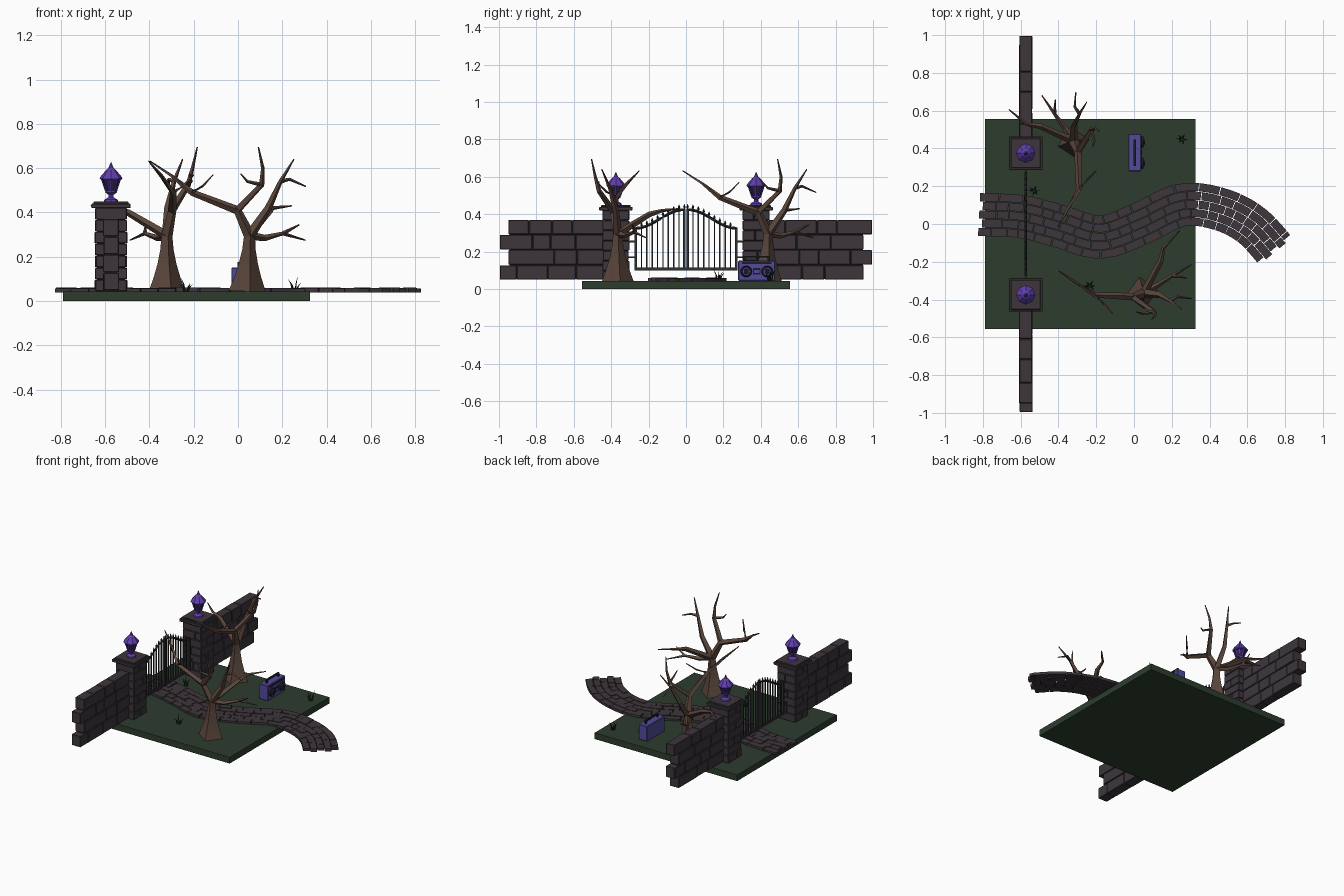
import bpy, bmesh, math, random
from mathutils import Vector, Matrix

if "Cube" in bpy.data.objects:
    bpy.data.objects.remove(bpy.data.objects["Cube"])
random.seed(4)
U = random.uniform


def material(name, rgb):
    m = bpy.data.materials.new(name)
    m.diffuse_color = (*rgb, 1)
    m.use_nodes = True
    m.node_tree.nodes["Principled BSDF"].inputs["Base Color"].default_value = m.diffuse_color
    return m


GROUND = material("moss_green", (0.026, 0.046, 0.027))
STONE = material("grey_stone", (0.047, 0.037, 0.046))
MORTAR = material("dark_mortar", (0.016, 0.012, 0.016))
BARK = material("brown_bark", (0.105, 0.062, 0.046))
IRON = material("dark_iron", (0.028, 0.030, 0.034))
PURPLE = material("lantern_purple", (0.115, 0.05, 0.42))
GLASS = material("dark_purple_glass", (0.03, 0.015, 0.09))
VIOLET = material("stereo_violet", (0.085, 0.07, 0.33))
BLACK = material("speaker_black", (0.012, 0.011, 0.016))
GRASS = material("dark_grass", (0.012, 0.028, 0.016))


def finish(bm, name, mat, bevel=0):
    bmesh.ops.recalc_face_normals(bm, faces=bm.faces)
    me = bpy.data.meshes.new(name)
    bm.to_mesh(me)
    bm.free()
    me.materials.append(mat)
    ob = bpy.data.objects.new(name, me)
    bpy.context.collection.objects.link(ob)
    if bevel:
        mod = ob.modifiers.new("worn_edges", "BEVEL")
        mod.width, mod.segments = bevel, 1


def box(bm, x0, x1, y0, y1, z0, z1):
    m = Matrix.Translation(((x0 + x1) / 2, (y0 + y1) / 2, (z0 + z1) / 2))
    bmesh.ops.create_cube(bm, size=1, matrix=m @ Matrix.Diagonal((x1 - x0, abs(y1 - y0), z1 - z0, 1)))


def skin(bm, rings):
    """Join rings of vertices into a closed body."""
    n = len(rings[0])
    for a, b in zip(rings, rings[1:]):
        for i in range(n):
            bm.faces.new((a[i], a[(i + 1) % n], b[(i + 1) % n], b[i]))
    bm.faces.new(rings[0][::-1])
    bm.faces.new(rings[-1])


def tube(bm, pts, r0, r1, sides=4, power=1):
    """Tapered tube along points."""
    pts = [Vector(p) for p in pts]
    last, rings = len(pts) - 1, []
    for i, p in enumerate(pts):
        d = (pts[min(i + 1, last)] - pts[max(i - 1, 0)]).normalized()
        ref = Vector((1, 0.15, 0)) if abs(d.z) > 0.5 else Vector((0, 0, 1))
        v = d.cross(ref).normalized()
        u = v.cross(d)
        r = r1 + (r0 - r1) * (1 - i / last) ** power
        turns = [2 * math.pi * k / sides for k in range(sides)]
        rings.append([bm.verts.new(p + r * (u * math.cos(a) + v * math.sin(a))) for a in turns])
    skin(bm, rings)


def lathe(bm, cx, cy, profile, sides=8):
    turns = [2 * math.pi * k / sides for k in range(sides)]
    skin(bm, [[bm.verts.new((cx + r * math.cos(a), cy + r * math.sin(a), z)) for a in turns]
              for r, z in profile])


# Ground slab
bm = bmesh.new()
box(bm, -0.79, 0.325, -0.557, 0.557, 0, 0.044)
finish(bm, "ground", GROUND)

# Winding path: five lanes of separate stones along a smooth centre line
KNOTS = [(-0.95, 0.06), (-0.82, 0.05), (-0.6, 0.04), (-0.4, -0.01), (-0.18, -0.07), (0.03, 0),
         (0.25, 0.1), (0.45, 0.08), (0.62, -0.005), (0.76, -0.155), (0.86, -0.28)]
line = []
for i in range(1, len(KNOTS) - 2):
    p0, p1, p2, p3 = (Vector(k) for k in KNOTS[i - 1:i + 3])
    for t in (s / 20 for s in range(20)):
        line.append(p1 + 0.5 * ((p2 - p0) * t + (2 * p0 - 5 * p1 + 4 * p2 - p3) * t * t
                                + (3 * p1 - p0 - 3 * p2 + p3) * t ** 3))


def path_point(s, off):
    f = max(0, min(s, 0.9999)) * (len(line) - 1)
    i = int(f)
    d = (line[i + 1] - line[i]).normalized()
    return line[i].lerp(line[i + 1], f - i) + Vector((-d.y, d.x)) * off


bm = bmesh.new()
for lane in range(5):
    lo = -0.115 + lane * 0.046
    shift = 0.012 * (lane % 2)
    s = shift
    while s < 0.985:
        e = min(s + U(0.035, 0.065), 0.988 + shift)
        rings, top = [], U(0.056, 0.061)
        for t in (s, (s + e) / 2, e - 0.0025):
            a, b = path_point(t, lo + 0.0015), path_point(t, lo + 0.0445)
            rings.append([bm.verts.new((*q, z)) for q, z in ((a, 0.04), (b, 0.04), (b, top), (a, top))])
        skin(bm, rings)
        s = e
finish(bm, "path_stones", STONE)

PX = -0.573
for side, word in ((-1, "near"), (1, "far")):
    # Wall: four courses of blocks with a toothed outer end
    bm = bmesh.new()
    for row in range(4):
        z, y = 0.05 + row * 0.081, 0.44
        end = 0.998 if (row % 2 == 0) == (side < 0) else 0.952
        while y < end - 0.01:
            e = y + U(0.09, 0.19)
            if e > end - 0.06:
                e = end
            box(bm, -0.61 + U(0, .005), -0.536 - U(0, .005), side * y, side * (e - 0.003), z, z + 0.077)
            y = e
    finish(bm, f"{word}_wall_blocks", STONE, 0.003)
    bm = bmesh.new()
    box(bm, -0.602, -0.544, side * 0.43, side * 0.945, 0.054, 0.366)
    finish(bm, f"{word}_wall_core", MORTAR)

    # Pillar: alternating split courses and a stepped cap
    py = side * 0.375

    def block(half, z0, z1):
        box(bm, PX - half, PX + half, py - half, py + half, z0, z1)

    bm = bmesh.new()
    for row in range(7):
        z, w, c = 0.044 + row * 0.0541, U(0.068, 0.074), U(-0.03, 0.03)
        for a, b in ((-w, c - 0.0015), (c + 0.0015, w)):
            if row % 2:
                box(bm, PX + a, PX + b, py - w, py + w, z, z + 0.052)
            else:
                box(bm, PX - w, PX + w, py + a, py + b, z, z + 0.052)
    block(0.089, 0.42, 0.44)
    block(0.079, 0.438, 0.45)
    finish(bm, f"{word}_pillar_blocks", STONE, 0.003)
    bm = bmesh.new()
    block(0.064, 0.046, 0.42)
    finish(bm, f"{word}_pillar_core", MORTAR)

    # Lantern: foot, glass body, ribs and pointed roof
    bm = bmesh.new()
    lathe(bm, PX, py, [(0.033, 0.448), (0.03, 0.458), (0.012, 0.468), (0.012, 0.48), (0.026, 0.49), (0.026, 0.498)])
    lathe(bm, PX, py, [(0.044, 0.546), (0.051, 0.552), (0.049, 0.56), (0.022, 0.592), (0.012, 0.6), (0.001, 0.627)])
    for k in range(8):
        c, s = math.cos(k * math.pi / 4), math.sin(k * math.pi / 4)
        tube(bm, [(PX + r * c, py + r * s, z) for r, z in ((0.023, 0.495), (0.041, 0.55))], 0.004, 0.004)
    finish(bm, f"{word}_lantern_frame", PURPLE)
    bm = bmesh.new()
    lathe(bm, PX, py, [(0.021, 0.495), (0.039, 0.55)])
    finish(bm, f"{word}_lantern_glass", GLASS)

    # Gate leaf: stiles, curved top rail, bottom rail, spiked bars, hinges
    bm = bmesh.new()

    def rail(y):
        return 0.375 - 0.05 * math.cos(math.pi * (0.27 - y) / 0.26)

    def bar(y, w, z1):
        box(bm, PX - w, PX + w, side * y - w, side * y + w, 0.1, z1)

    bar(0.268, 0.007, 0.33)
    bar(0.0085, 0.007, 0.432)
    for k in range(9):
        y = 0.238 - k * 0.0287
        z = rail(y)
        bar(y, 0.0035, z + 0.012)
        lathe(bm, PX, side * y, [(0.004, z + 0.008), (0.007, z + 0.014), (0.0005, z + 0.03)], 4)
    ys = [0.27 - 0.0265 * k for k in range(11)]
    tube(bm, [(PX, side * y, rail(y)) for y in ys], 0.0075, 0.0075)
    box(bm, PX - 0.006, PX + 0.006, 0, side * 0.272, 0.1, 0.115)
    for z in (0.165, 0.25):
        box(bm, PX - 0.005, PX + 0.005, side * 0.268, side * 0.312, z, z + 0.009)
    finish(bm, f"{word}_gate_leaf", IRON)

# Bare tree: limbs start at shared forks, (start radius, points) relative to the trunk foot
FORK = Vector((0.01, 0, 0.295))
LEFT = Vector((-0.045, -0.02, 0.41))
ELBOW = Vector((-0.25, -0.01, 0.49))
BACK = Vector((0.065, -0.1, 0.525))
RIGHT = Vector((0.15, -0.042, 0.54))
LOW = Vector((0.16, 0.09, 0.305))
LIMBS = [
    (0.026, [FORK, LEFT, ELBOW, (-0.34, 0.05, 0.565), (-0.44, 0.115, 0.632)]),
    (0.01, [ELBOW, (-0.2, -0.06, 0.52), (-0.155, -0.11, 0.57)]),
    (0.018, [LEFT, BACK, (0.07, -0.12, 0.6), (0.05, -0.14, 0.695)]),
    (0.01, [BACK, (0, -0.11, 0.54), (-0.03, -0.1, 0.575)]),
    (0.024, [FORK, (0.095, -0.01, 0.42), RIGHT, (0.21, -0.085, 0.64)]),
    (0.011, [RIGHT, (0.19, -0.02, 0.55), (0.265, -0.03, 0.517)]),
    (0.02, [FORK, (0.08, 0.04, 0.285), LOW, (0.262, 0.15, 0.275)]),
    (0.01, [LOW, (0.235, 0.08, 0.345)]),
    (0.021, [FORK, (0.1, 0.17, 0.4), (0.115, 0.24, 0.42), (0.2, 0.33, 0.43)]),
]
for word, x, y, turn in (("near", 0.042, -0.365, 0), ("far", -0.32, 0.43, 94)):
    bm = bmesh.new()
    tube(bm, [Vector((0, 0, 0.044)).lerp(FORK, k / 4) for k in range(5)], 0.085, 0.025, 4, 1.7)
    for radius, pts in LIMBS:
        tube(bm, pts, radius, 0.003)
    bm.transform(Matrix.Translation((x, y, 0)) @ Matrix.Rotation(math.radians(turn), 4, "Z"))
    finish(bm, f"{word}_tree", BARK)


# Portable stereo facing +x
def dials(bm, r, depth, x):
    for y in (0.322, 0.434):
        m = Matrix.Translation((x, y, 0.094)) @ Matrix.Rotation(math.pi / 2, 4, "Y")
        bmesh.ops.create_cone(bm, cap_ends=True, segments=12, radius1=r, radius2=r * 0.88, depth=depth, matrix=m)


bm = bmesh.new()
box(bm, -0.03, 0.038, 0.279, 0.477, 0.044, 0.152)
finish(bm, "stereo_case", VIOLET, 0.004)
bm = bmesh.new()
dials(bm, 0.032, 0.014, 0.042)
dials(bm, 0.014, 0.014, 0.052)
box(bm, 0.035, 0.041, 0.358, 0.398, 0.078, 0.112)
box(bm, 0.035, 0.041, 0.3, 0.456, 0.134, 0.144)
box(bm, -0.002, 0.01, 0.308, 0.448, 0.168, 0.177)
for y in (0.308, 0.436):
    box(bm, -0.002, 0.01, y, y + 0.012, 0.15, 0.17)
finish(bm, "stereo_speakers_and_handle", BLACK)
bm = bmesh.new()
dials(bm, 0.023, 0.004, 0.049)
box(bm, 0.04, 0.043, 0.364, 0.392, 0.087, 0.103)
finish(bm, "stereo_rings", VIOLET)

# Grass tufts
bm = bmesh.new()
for x, y in ((0.255, 0.45), (-0.53, 0.175), (-0.235, -0.325)):
    for k in range(6):
        a, h = k * 1.05 + U(-0.3, 0.3), U(0.03, 0.065)
        tube(bm, [(x + r * math.cos(a), y + r * math.sin(a), 0.042 + f * h)
                  for r, f in ((0.008, 0), (0.016, 0.6), (0.03, 1))], 0.006, 0.0005, 3)
finish(bm, "grass_tufts", GRASS)
